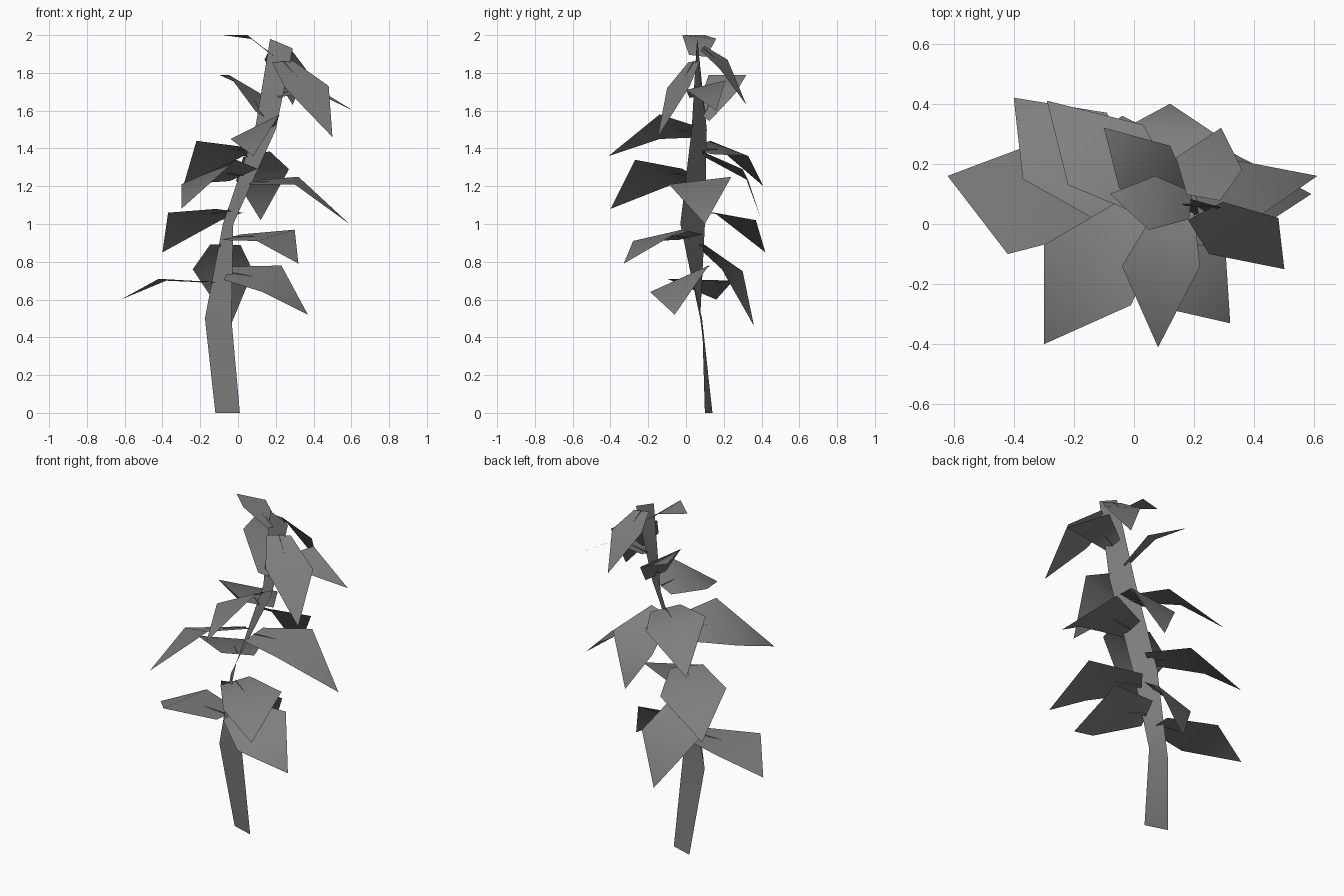
import bpy
from mathutils import Vector

cube = bpy.data.objects.get("Cube")
if cube:
    bpy.data.objects.remove(cube, do_unlink=True)

# One grey for the whole plant
grey = bpy.data.materials.new("mid_grey")
grey.use_nodes = True
colour = (0.21, 0.21, 0.21, 1)
grey.diffuse_color = colour
grey.node_tree.nodes["Principled BSDF"].inputs["Base Color"].default_value = colour


def sheet(name, verts, faces):
    """A thin smooth-shaded surface in the plant's grey."""
    mesh = bpy.data.meshes.new(name)
    mesh.from_pydata([tuple(vert) for vert in verts], [], faces)
    mesh.materials.append(grey)
    mesh.shade_smooth()
    obj = bpy.data.objects.new(name, mesh)
    bpy.context.collection.objects.link(obj)
    return obj


# Stem: a flat ribbon that twists as it rises, given by its two edges
left_edge = [Vector(point) for point in
             ((-.12, .14, 0), (-.175, .075, .5), (-.08, .1, 1), (.09, .11, 1.5), (.17, .06, 1.98))]
right_edge = [Vector(point) for point in
              ((.01, .1, 0), (-.035, .085, .5), (-.025, -.03, 1), (.2, .03, 1.5), (.29, .055, 1.93))]
count = len(left_edge)
sheet("stem", left_edge + right_edge,
      [(i, i + 1, count + i + 1, count + i) for i in range(count - 1)])
stem_centre = [left.lerp(right, 0.5) for left, right in zip(left_edge, right_edge)]


def stem_point(height):
    """Centre of the stem at a given height."""
    for low, high in zip(stem_centre, stem_centre[1:]):
        if low.z <= height <= high.z:
            return low.lerp(high, (height - low.z) / (high.z - low.z))


def leaf(name, height, side_a, side_b, tip):
    """Five-sided blade, folded between its wide corners, with a thin upright stalk fin."""
    side_a, side_b, tip = Vector(side_a), Vector(side_b), Vector(tip)
    fold_centre = side_a.lerp(side_b, 0.5)
    attachment = stem_point(height)
    outward = fold_centre - attachment
    outward.z = 0
    base = attachment + outward.normalized() * 0.03
    half = (side_a - side_b) / 4
    sheet(name, [base + half, side_a, tip, side_b, base - half], [(0, 1, 3, 4), (1, 2, 3)])
    rise = Vector((0, 0, 0.007))
    sheet(name + "_stalk", [base + rise, base.lerp(fold_centre, 0.6), base - rise], [(0, 1, 2)])


# Leaves, lowest first: attachment height, two wide corners, tip
leaf("lowest_right_leaf", .69, (-.38, .25, .7), (-.42, -.1, .71), (-.62, .16, .6))
leaf("lowest_left_leaf", .74, (.23, .12, .78), (.13, -.19, .64), (.37, -.06, .52))
leaf("lowest_back_leaf", .89, (-.24, .19, .76), (.08, .3, .75), (-.04, .36, .46))
leaf("low_front_leaf", .93, (.3, -.02, .97), (.1, -.28, .91), (.32, -.33, .79))
leaf("low_back_right_leaf", 1.07, (-.37, .15, 1.06), (-.09, .37, 1.02), (-.4, .42, .85))
leaf("middle_left_leaf", 1.22, (.32, .24, 1.25), (.3, -.09, 1.21), (.59, .1, 1))
leaf("middle_front_leaf", 1.26, (-.3, -.07, 1.21), (-.01, -.27, 1.34), (-.3, -.4, 1.08))
leaf("middle_back_leaf", 1.37, (.27, .3, 1.29), (-.01, .33, 1.23), (.12, .4, 1.02))
leaf("middle_back_right_leaf", 1.39, (-.22, .13, 1.44), (.03, .33, 1.36), (-.29, .41, 1.2))
leaf("high_front_leaf", 1.49, (-.04, -.14, 1.45), (.22, -.14, 1.58), (.08, -.41, 1.36))
leaf("high_back_right_leaf", 1.57, (.12, .26, 1.69), (-.05, .12, 1.79), (-.1, .32, 1.79))
leaf("high_left_leaf", 1.68, (.35, .21, 1.76), (.38, 0, 1.71), (.61, .16, 1.6))
leaf("top_front_leaf", 1.86, (.48, .02, 1.73), (.25, -.1, 1.72), (.5, -.15, 1.46))
leaf("top_back_leaf", 1.93, (.14, .22, 1.87), (.36, .18, 1.82), (.29, .32, 1.63))
leaf("top_right_leaf", 1.89, (.07, .16, 1.98), (.05, -.02, 2), (-.08, .1, 2))
